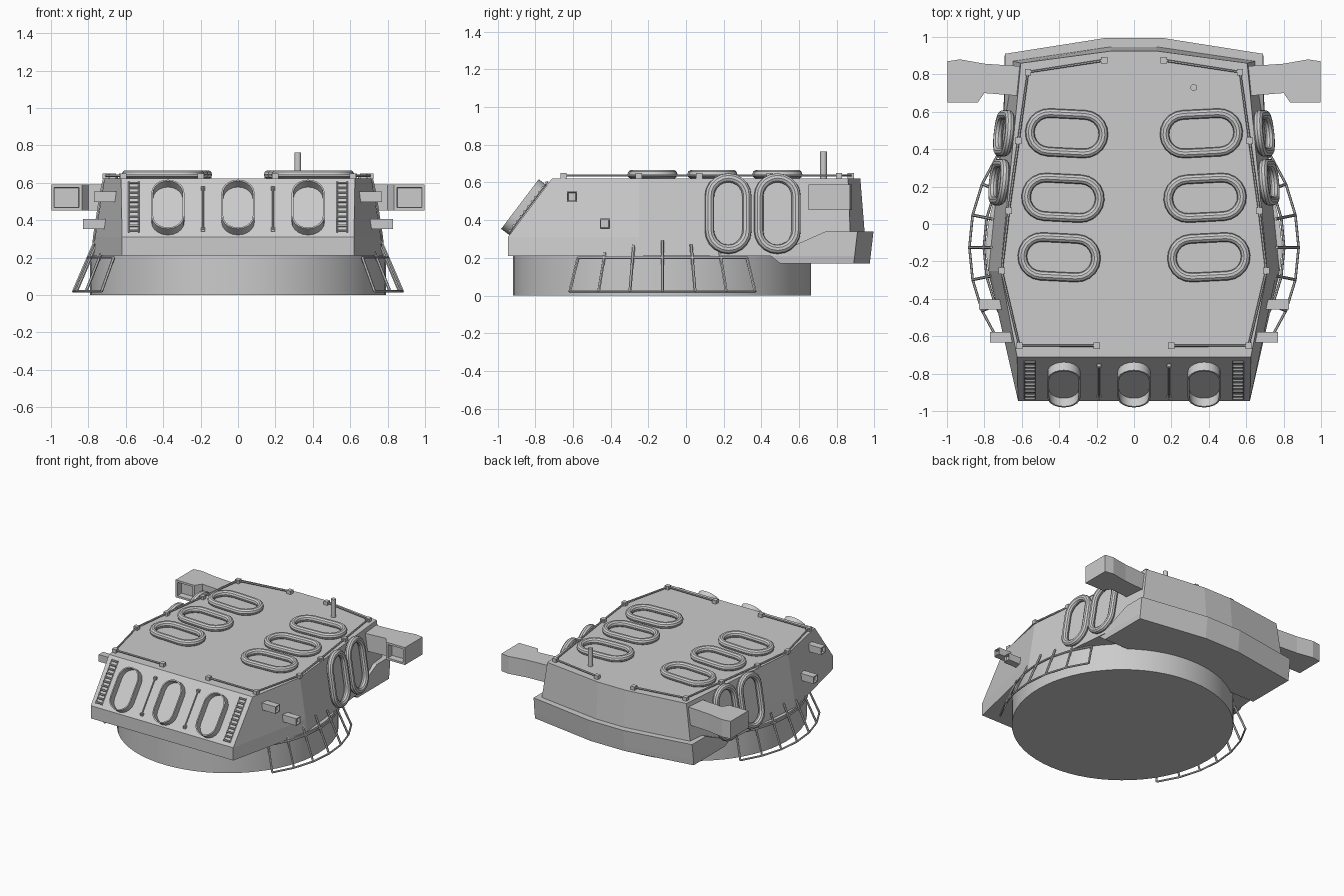
import bpy, bmesh
from math import sin, cos, pi, radians
from mathutils import Vector as V

if "Cube" in bpy.data.objects:
    bpy.data.objects.remove(bpy.data.objects["Cube"])


def finish(name, bm, smooth=False):
    bmesh.ops.recalc_face_normals(bm, faces=bm.faces)
    me = bpy.data.meshes.new(name)
    bm.to_mesh(me)
    bm.free()
    ob = bpy.data.objects.new(name, me)
    bpy.context.collection.objects.link(ob)
    if smooth:
        bpy.ops.object.select_all(action='DESELECT')
        ob.select_set(True)
        bpy.context.view_layer.objects.active = ob
        bpy.ops.object.shade_smooth_by_angle(angle=radians(35))
    return ob


def loft(name, loops, caps=True, closed=False, smooth=False, recess=None):
    """Skin matching loops; recess = (direction, rim, depth) sinks the faces looking that way."""
    bm = bmesh.new()
    rows = [[bm.verts.new(p) for p in lp] for lp in loops]
    n = len(rows[0])
    pairs = list(zip(rows, rows[1:])) + ([(rows[-1], rows[0])] if closed else [])
    for a, b in pairs:
        for i in range(n):
            j = (i + 1) % n
            bm.faces.new((a[i], a[j], b[j], b[i]))
    if caps and not closed:
        bm.faces.new(rows[0])
        bm.faces.new(rows[-1])
    bmesh.ops.recalc_face_normals(bm, faces=bm.faces)
    if recess:
        d, rim, depth = recess
        fs = [f for f in bm.faces if f.normal.dot(V(d)) > 0.98 and max(v.co.dot(V(d)) for v in f.verts)
              >= max(v.co.dot(V(d)) for v in bm.verts) - 0.01]
        bmesh.ops.inset_individual(bm, faces=fs, thickness=rim)
        bmesh.ops.inset_individual(bm, faces=fs, thickness=0.003, depth=-depth)
    return finish(name, bm, smooth)


def box(name, c, size, recess=None):
    x, y, z = (k / 2 for k in size)
    sq = [(-x, -y), (x, -y), (x, y), (-x, y)]
    return loft(name, [[V(c) + V((p, q, r)) for p, q in sq] for r in (-z, z)], recess=recess)


def tube(name, pts, r, cyclic=False, res=1):
    cu = bpy.data.curves.new(name, 'CURVE')
    cu.dimensions = '3D'
    cu.bevel_depth, cu.bevel_resolution, cu.use_fill_caps = r, res, True
    sp = cu.splines.new('POLY')
    sp.points.add(len(pts) - 1)
    for p, q in zip(sp.points, pts):
        p.co = (*q, 1)
    sp.use_cyclic_u = cyclic
    tmp = bpy.data.objects.new(name + "_path", cu)
    bpy.context.collection.objects.link(tmp)
    bpy.context.view_layer.update()
    me = bpy.data.meshes.new_from_object(tmp.evaluated_get(bpy.context.evaluated_depsgraph_get()))
    bpy.data.objects.remove(tmp)
    bm = bmesh.new()
    bm.from_mesh(me)
    bpy.data.meshes.remove(me)
    return finish(name, bm, True)


def stadium(c, u, v, r, half, n=10):
    """Rounded slot outline: end radius r, total half length `half` along v."""
    pts = []
    for sgn in (1, -1):
        for i in range(n + 1):
            a = pi * i / n
            pts.append(V(c) + V(u) * (sgn * r * cos(a)) + V(v) * (sgn * (half - r + r * sin(a))))
    return pts


def disc(x, y, r, z, n):
    return [(x + r * cos(2 * pi * i / n), y + r * sin(2 * pi * i / n), z) for i in range(n)]


def both(half, z):
    """Mirror a right-hand plan outline into a full loop."""
    return [(x, y, z) for x, y in half] + [(-x, y, z) for x, y in reversed(half)]


# Round base and armoured housing
loft("base_drum", [disc(0, -0.127, 0.79, z, 64) for z in (0, 0.215)], smooth=True)
loft("turret_body", [
    both([(0.62, -0.945), (0.778, -0.25), (0.665, 0.875), (0.12, 0.955)], 0.21),
    both([(0.62, -0.945), (0.764, -0.25), (0.65, 0.872), (0.12, 0.95)], 0.31),
    both([(0.625, -0.71), (0.714, -0.25), (0.605, 0.86), (0.12, 0.925)], 0.622)])

# Stepped rear belt below the housing
loft("rear_belt", [
    both([(0.69, 0.50), (0.69, 0.89), (0.15, 0.975)], 0.17),
    both([(0.70, 0.45), (0.692, 0.895), (0.15, 0.98)], 0.21),
    both([(0.69, 0.74), (0.69, 0.91), (0.15, 0.995)], 0.34)])

# Sloped face: gun port sleeves, grab rods and ladders
sv, sn = V((0, 0.604, 0.797)), V((0, -0.797, 0.604))


def face_point(x, z, off=0.0):
    return V((x, -0.945 + (z - 0.31) * 0.758, z)) + sn * off


for x in (-0.375, 0, 0.375):
    c = face_point(x, 0.452)
    loft("gun_port", [stadium(c + sn * o, (1, 0, 0), sv, 0.088 - t, 0.165 - t)
                      for t, o in ((0, -0.01), (0, 0.055), (0.009, 0.055), (0.009, -0.01))],
         closed=True, smooth=True)
for s in (-1, 1):
    tube("grab_rod", [face_point(s * 0.187, z, 0.015) for z in (0.34, 0.57)], 0.006)
    for z in (0.345, 0.565):
        box("rod_mount", face_point(s * 0.187, z, 0.008), (0.02, 0.02, 0.02))
    for dx in (-0.027, 0.027):
        tube("ladder_rail", [face_point(s * 0.557 + dx, z, 0.008) for z in (0.33, 0.60)], 0.004)
    for i in range(11):
        z = 0.337 + i * 0.0255
        tube("ladder_rung", [face_point(s * 0.557 + dx, z, 0.012) for dx in (-0.027, 0.027)], 0.007)

for s in (-1, 1):
    # Oval life rafts on roof and side walls
    for x, y in ((0.36, 0.485), (0.38, 0.14), (0.40, -0.178)):
        tube("roof_ring", stadium((s * x, y, 0.643), (-s * 0.05, 1, 0), (1, s * 0.05, 0), 0.103, 0.197),
             0.025, True, 3)
    for x, y in ((0.722, 0.224), (0.696, 0.485)):
        tube("side_ring", stadium((s * x, y, 0.435), (-s * 0.103, 0.994, 0), (-s * 0.155, 0, 0.988),
                                  0.1, 0.192), 0.025, True, 3)

    # Roof rail with square posts
    rail = [(0.16, 0.875), (0.567, 0.812), (0.618, 0.445), (0.67, 0.07), (0.708, -0.25),
            (0.613, -0.65), (0.2, -0.65)]
    tube("roof_rail", [(s * x, y, 0.637) for x, y in rail], 0.007)
    for x, y in rail:
        box("rail_post", (s * x, y, 0.634), (0.034, 0.034, 0.03))

    # Rangefinder arm with a recessed window
    plan = [(0.55, 0.68), (0.80, 0.70), (0.835, 0.65), (0.998, 0.65), (0.998, 0.87),
            (0.93, 0.88), (0.80, 0.857), (0.55, 0.84)]
    loft("rangefinder_arm", [[(s * x, y, z) for x, y in plan] for z in (0.453, 0.59)],
         recess=((0, -1, 0), 0.022, 0.05))

    # Sighting boxes on the side walls
    box("sight_box", (s * 0.70, -0.605, 0.525), (0.14, 0.055, 0.055), ((s, 0, 0), 0.008, 0.02))
    box("sight_box", (s * 0.755, -0.43, 0.38), (0.145, 0.055, 0.055), ((s, 0, 0), 0.008, 0.02))

    # Splayed guard frame around the base
    angs = [radians(-34 + i * 68 / 6) for i in range(7)]

    def guard(a, r, z):
        return (s * r * cos(a), -0.125 + r * sin(a), z)
    for r, z in ((0.88, 0.02), (0.803, 0.2)):
        tube("guard_rail", [guard(a, r, z) for a in angs], 0.007)
    for a, top in zip(angs, (0.2, 0.25, 0.27, 0.29, 0.27, 0.25, 0.2)):
        tube("guard_post", [guard(a, 0.88, 0.02), guard(a, 0.88 - (top - 0.02) * 0.43, top)], 0.008)

# Roof periscope
loft("periscope", [disc(0.32, 0.73, 0.018, z, 16) for z in (0.615, 0.763)], smooth=True)
